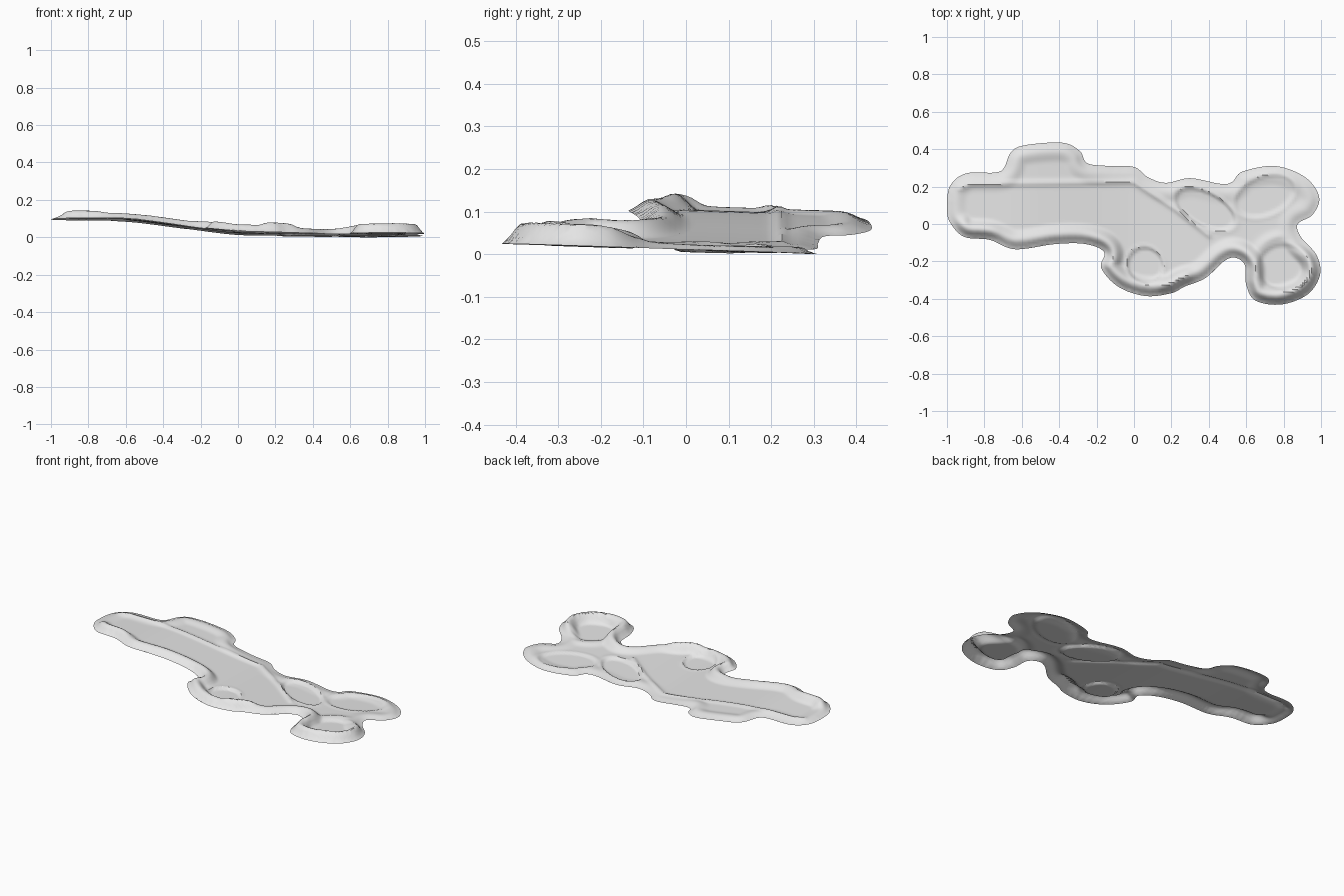
import bpy
import bmesh
from math import exp, hypot, cos, sin, radians
from mathutils import Vector
from mathutils.geometry import delaunay_2d_cdt
from mathutils.kdtree import KDTree

default_cube = bpy.data.objects.get("Cube")
if default_cube:
    bpy.data.objects.remove(default_cube)

# Plan outline, clockwise from the left tip
OUTLINE = [
    (-1, .07), (-.985, .2), (-.9, .27), (-.745, .275), (-.695, .3), (-.66, .38),
    (-.59, .42), (-.385, .435), (-.29, .39), (-.25, .325), (-.13, .31), (0, .305),
    (.075, .25), (.17, .22), (.3, .245), (.46, .215), (.525, .225), (.58, .28),
    (.755, .31), (.915, .25), (.99, .145), (.955, .05), (.875, 0), (.893, -.07),
    (.975, -.165), (.995, -.27), (.93, -.375), (.79, -.43), (.65, -.41),
    (.6, -.325), (.593, -.22), (.54, -.18), (.48, -.2), (.38, -.29), (.27, -.335),
    (.2, -.37), (.06, -.385), (-.085, -.335), (-.175, -.235), (-.16, -.15),
    (-.26, -.107), (-.42, -.107), (-.635, -.135), (-.77, -.085), (-.905, -.07),
    (-.975, -.005)]

# Height of the outer edge along the length
LONG_PROFILE = [(-1, .1), (-.6, .1), (-.4, .076), (-.2, .045), (0, .02),
                (.2, .016), (.6, .01), (1, .012)]

# Bank height near points of the rim: x, y, height
BANKS = [(-.85, -.02, .042), (-.6, -.08, .028), (-.4, -.06, .03), (-.12, -.2, .042),
         (.06, -.33, .036), (.2, -.31, .052), (.4, -.22, .026), (.65, -.3, .05),
         (.8, -.37, .05), (.93, -.27, .048), (.9, 0, .012), (.93, .15, .012),
         (.75, .25, .014), (.4, .2, .01), (0, .26, .008), (-.45, .37, .016),
         (-.8, .23, .012), (-.95, .1, .014)]

# Sunken floors: x, y, half length, half width, turn in degrees, depth
BASINS = [(.38, .08, .18, .09, -28, .011), (.06, -.22, .1, .095, -50, .01),
          (.8, -.23, .14, .125, 0, .006), (.7, .15, .17, .105, 22, .006)]

# Low kerb that follows the long lane
KERB = [Vector(p) for p in ((-.94, .19), (-.87, .215), (0, .225), (.22, .08), (.4, -.06))]


def smooth(a, b, value):
    t = min(1, max(0, (value - a) / (b - a)))
    return t * t * (3 - 2 * t)


def catmull(points, steps):
    """Closed smooth curve through the points."""
    pts = [Vector(p) for p in points]
    count = len(pts)
    curve = []
    for i in range(count):
        a, b, c, d = (pts[(i + k - 1) % count] for k in range(4))
        for s in range(steps):
            t = s / steps
            curve.append(.5 * (2 * b + (c - a) * t + (2 * a - 5 * b + 4 * c - d) * t * t
                               + (3 * b - a - 3 * c + d) * t ** 3))
    return curve


def long_height(x):
    for (xa, za), (xb, zb) in zip(LONG_PROFILE, LONG_PROFILE[1:]):
        if x <= xb:
            return za + (zb - za) * (x - xa) / (xb - xa)
    return LONG_PROFILE[-1][1]


def smooth_long_height(x):
    offsets = (-.08, -.04, 0, .04, .08)
    return sum(long_height(max(-1, x + o)) for o in offsets) / len(offsets)


def bank_height(x, y):
    weights = [(1 / ((x - bx) ** 2 + (y - by) ** 2 + .001) ** 2, h) for bx, by, h in BANKS]
    return sum(w * h for w, h in weights) / sum(w for w, h in weights)


def kerb_distance(p):
    best = 1
    for a, b in zip(KERB, KERB[1:]):
        t = min(1, max(0, (p - a).dot(b - a) / (b - a).length_squared))
        best = min(best, (p - a.lerp(b, t)).length)
    return best


def height(p, edge_distance):
    x, y = p
    floor = .005
    bank = bank_height(x, y)
    z = smooth_long_height(x) - .033 * y
    # Bank rises from the open edge and falls to the inner floor
    z += bank * smooth(0, .05, edge_distance)
    z -= (bank - floor) * smooth(.055, .11, edge_distance)
    # Raised ring that closes the round front pad
    ring = hypot(x - .8, y + .23) - .165
    z += .012 * exp(-(ring / .025) ** 2) * smooth(.05, .12, edge_distance)
    # Kerb and the shallow groove beside it
    z += .009 * exp(-(kerb_distance(p) / .014) ** 2) * smooth(.02, .06, edge_distance)
    # Basins with short steep walls
    for bx, by, length, width, turn, depth in BASINS:
        c, s = cos(radians(turn)), sin(radians(turn))
        u = ((x - bx) * c + (y - by) * s) / length
        v = ((y - by) * c - (x - bx) * s) / width
        r = hypot(u, v)
        z -= depth * (1 - smooth(.86, 1, r))
        z += .003 * exp(-((r - 1.05) / .08) ** 2)
    return max(z, 0)


# Triangulated sheet: smooth border plus a fine grid inside
border = catmull(OUTLINE, 8)
tree = KDTree(len(border))
for index, point in enumerate(border):
    tree.insert((*point, 0), index)
tree.balance()


def distance_to_border(p):
    return tree.find((*p, 0))[2]


STEP = .0125
grid = [Vector((i * STEP, j * STEP)) for i in range(-80, 81) for j in range(-36, 37)]
grid = [p for p in grid if distance_to_border(p) > STEP * .6]
loop = list(range(len(border)))
flat_points, _, triangles, *_ = delaunay_2d_cdt(border + grid, [], [loop], 1, 1e-6)

bm = bmesh.new()
verts = [bm.verts.new((p.x, p.y, height(p, distance_to_border(p)))) for p in flat_points]
for triangle in triangles:
    bm.faces.new([verts[i] for i in triangle])
loose = [v for v in bm.verts if not v.link_faces]
bmesh.ops.delete(bm, geom=loose, context='VERTS')
for face in bm.faces:
    face.normal_update()
    if face.normal.z < 0:
        face.normal_flip()

# Rest the sheet on the ground
lowest = min(v.co.z for v in bm.verts)
bmesh.ops.translate(bm, verts=bm.verts, vec=(0, 0, -lowest))
mesh = bpy.data.meshes.new("terrain_sheet")
bm.to_mesh(mesh)
bm.free()

sheet = bpy.data.objects.new("terrain_sheet", mesh)
bpy.context.collection.objects.link(sheet)

material = bpy.data.materials.new("light_grey")
material.use_nodes = True
colour = (.8, .8, .8, 1)
material.diffuse_color = colour
material.node_tree.nodes["Principled BSDF"].inputs["Base Color"].default_value = colour
mesh.materials.append(material)

bpy.ops.object.select_all(action='DESELECT')
sheet.select_set(True)
bpy.context.view_layer.objects.active = sheet
bpy.ops.object.shade_smooth_by_angle(angle=radians(40))
